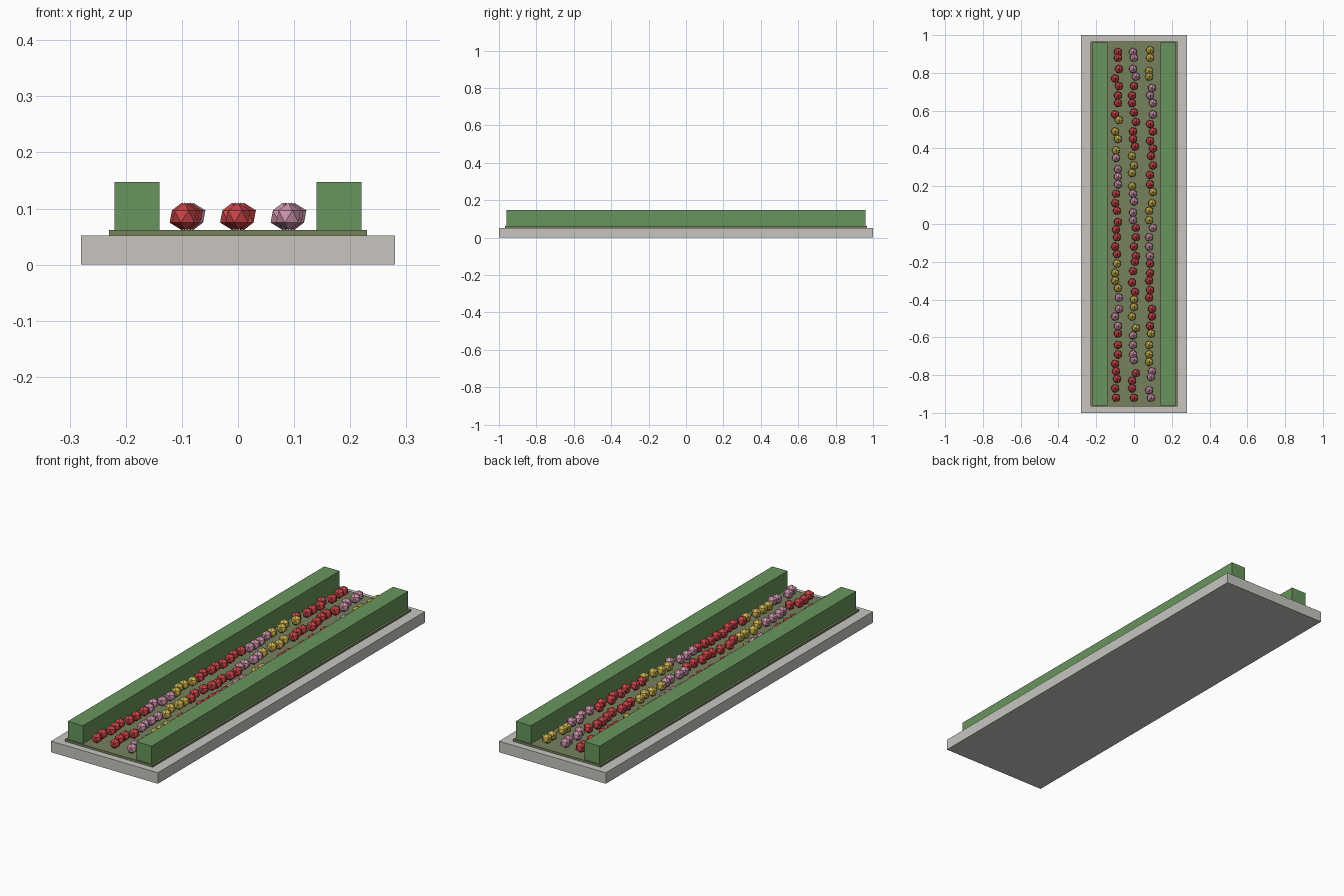
import bpy, bmesh
from mathutils import Matrix

if "Cube" in bpy.data.objects:
    bpy.data.objects.remove(bpy.data.objects["Cube"])


def material(name, rgb):
    m = bpy.data.materials.new(name)
    m.diffuse_color = (*rgb, 1)
    m.use_nodes = True
    m.node_tree.nodes["Principled BSDF"].inputs["Base Color"].default_value = m.diffuse_color
    return m


STONE = material("pale stone", (0.58, 0.56, 0.53))
SOIL = material("olive soil", (0.18, 0.22, 0.11))
HEDGE = material("hedge green", (0.14, 0.30, 0.11))
RED = material("flower red", (0.60, 0.06, 0.065))
PINK = material("flower pink", (0.60, 0.29, 0.40))
YELLOW = material("flower yellow", (0.60, 0.45, 0.08))


def finish(name, bm, mats):
    mesh = bpy.data.meshes.new(name)
    bm.to_mesh(mesh)
    bm.free()
    for m in mats:
        mesh.materials.append(m)
    ob = bpy.data.objects.new(name, mesh)
    bpy.context.collection.objects.link(ob)


def box(name, x, width, length, z0, z1, mat):
    bm = bmesh.new()
    bmesh.ops.create_cube(bm, size=1, matrix=Matrix.Translation((x, 0, (z0 + z1) / 2))
                          @ Matrix.Diagonal((width, length, z1 - z0, 1)))
    finish(name, bm, [mat])


# Slab, planting bed and the two hedges
box("stone_slab", 0, 0.56, 2.0, 0, 0.052, STONE)
box("planting_bed", 0, 0.46, 1.934, 0.052, 0.062, SOIL)
for side, sx in (("left", -1), ("right", 1)):
    box(side + "_hedge", sx * 0.18, 0.08, 1.92, 0.062, 0.147, HEDGE)

# Flower rows: loose spacing along the bed (hundredths) and sideways scatter (0-4)
ROWS = [
    ("left", -0.09, "1021033330443002202132013331130403340433",
     [-92, -87, -82, -78, -74, -69, -64, -58, -54, -49, -45, -39, -34, -30, -26, -21, -16, -12, -7, -3,
      1, 7, 11, 16, 21, 25, 29, 35, 39, 45, 49, 55, 58, 64, 68, 73, 77, 82, 88, 91]),
    ("middle", 0.0, "2004211140223013424411210020311420024121",
     [-92, -87, -83, -79, -72, -69, -64, -59, -55, -49, -44, -40, -36, -31, -25, -20, -17, -12, -7, -2,
      2, 6, 12, 16, 20, 27, 31, 36, 41, 45, 49, 54, 59, 64, 68, 73, 78, 82, 88, 91]),
    ("right", 0.09, "2023000213301011100400341142414144130011",
     [-92, -88, -81, -78, -73, -69, -64, -58, -54, -49, -45, -39, -35, -30, -26, -21, -17, -12, -7, -2,
      2, 7, 11, 17, 21, 26, 31, 36, 40, 44, 49, 53, 58, 64, 68, 72, 78, 81, 88, 92]),
]
COLOUR_CYCLE = (0, 0, 1, 2)  # two groups of red, one pink, one yellow

for shift, (side, x, scatter, ys) in enumerate(ROWS):
    bm = bmesh.new()
    for i, y in enumerate(ys):
        dx = (int(scatter[i]) - 2) * 0.005
        made = bmesh.ops.create_icosphere(bm, subdivisions=1, radius=0.0245,
                                          matrix=Matrix.Translation((x + dx, y / 100, 0.086)))
        for face in {f for v in made["verts"] for f in v.link_faces}:
            face.material_index = COLOUR_CYCLE[(i // 4 + shift) % 4]
    finish(side + "_flower_row", bm, [RED, PINK, YELLOW])
